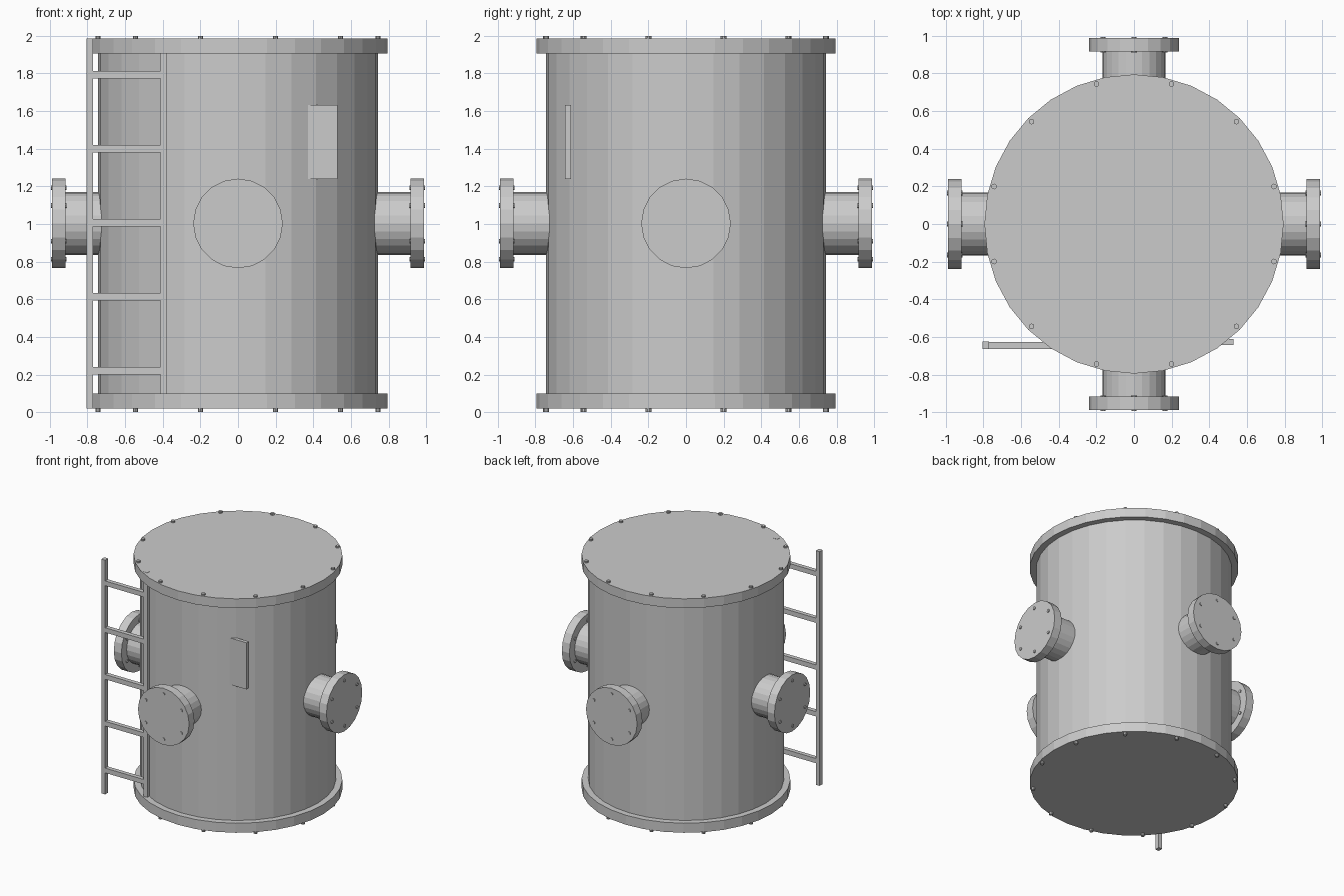
import bpy, math
from mathutils import Matrix, Vector

cube = bpy.data.objects.get("Cube")
if cube:
    bpy.data.objects.remove(cube, do_unlink=True)

steel = bpy.data.materials.new("grey_steel")
steel.use_nodes = True
GREY = (0.6, 0.6, 0.6, 1)
steel.diffuse_color = GREY
steel.node_tree.nodes["Principled BSDF"].inputs["Base Color"].default_value = GREY


def cylinder(name, radius, start, end, sides, frame=Matrix(), offset=(0, 0)):
    """Cylinder along the local z axis of frame, from start to end."""
    place = frame @ Matrix.Translation((*offset, (start + end) / 2))
    bpy.ops.mesh.primitive_cylinder_add(vertices=sides, radius=radius, depth=end - start)
    ob = bpy.context.object
    ob.matrix_world = place
    ob.name = name
    ob.data.materials.append(steel)
    return ob


def box(name, low, high):
    low, high = Vector(low), Vector(high)
    bpy.ops.mesh.primitive_cube_add(size=1, location=(low + high) / 2)
    ob = bpy.context.object
    ob.scale = high - low
    ob.name = name
    ob.data.materials.append(steel)
    return ob


def bolt_ring(name, count, ring, phase, radius, start, end, frame=Matrix()):
    for i in range(count):
        a = phase + math.tau * i / count
        cylinder(f"{name}_{i + 1}", radius, start, end, 10, frame,
                 (ring * math.cos(a), ring * math.sin(a)))


# Vessel with end plates and their bolts
cylinder("tank_body", 0.745, 0.06, 1.94, 32)
cylinder("bottom_plate", 0.795, 0.02, 0.10, 32)
cylinder("top_plate", 0.795, 1.907, 1.985, 32)
bolt_ring("bottom_bolt", 12, 0.77, math.radians(15), 0.015, 0.0, 0.06)
bolt_ring("top_bolt", 12, 0.77, math.radians(15), 0.015, 1.94, 2.0)

# Four flanged nozzles around the middle
for i, side in enumerate(("left", "back", "right", "front")):
    frame = (Matrix.Translation((0, 0, 1.003))
             @ Matrix.Rotation(i * math.pi / 2, 4, 'Z')
             @ Matrix.Rotation(math.pi / 2, 4, 'Y'))
    cylinder(f"{side}_nozzle_pipe", 0.167, 0.65, 0.95, 24, frame)
    cylinder(f"{side}_nozzle_flange", 0.238, 0.918, 0.988, 20, frame)
    bolt_ring(f"{side}_nozzle_bolt", 6, 0.19, 0, 0.013, 0.911, 0.995, frame)

# Ladder
for name, x in (("outer", -0.805), ("inner", -0.412)):
    box(f"ladder_{name}_rail", (x, -0.665, 0.02), (x + 0.035, -0.625, 1.987))
for i in range(5):
    z = 0.22 + i * 0.393
    box(f"ladder_rung_{i + 1}", (-0.78, -0.663, z - 0.02), (-0.4, -0.627, z + 0.02))

# Data plate on the front
box("front_plate", (0.37, -0.642, 1.24), (0.53, -0.612, 1.632))
